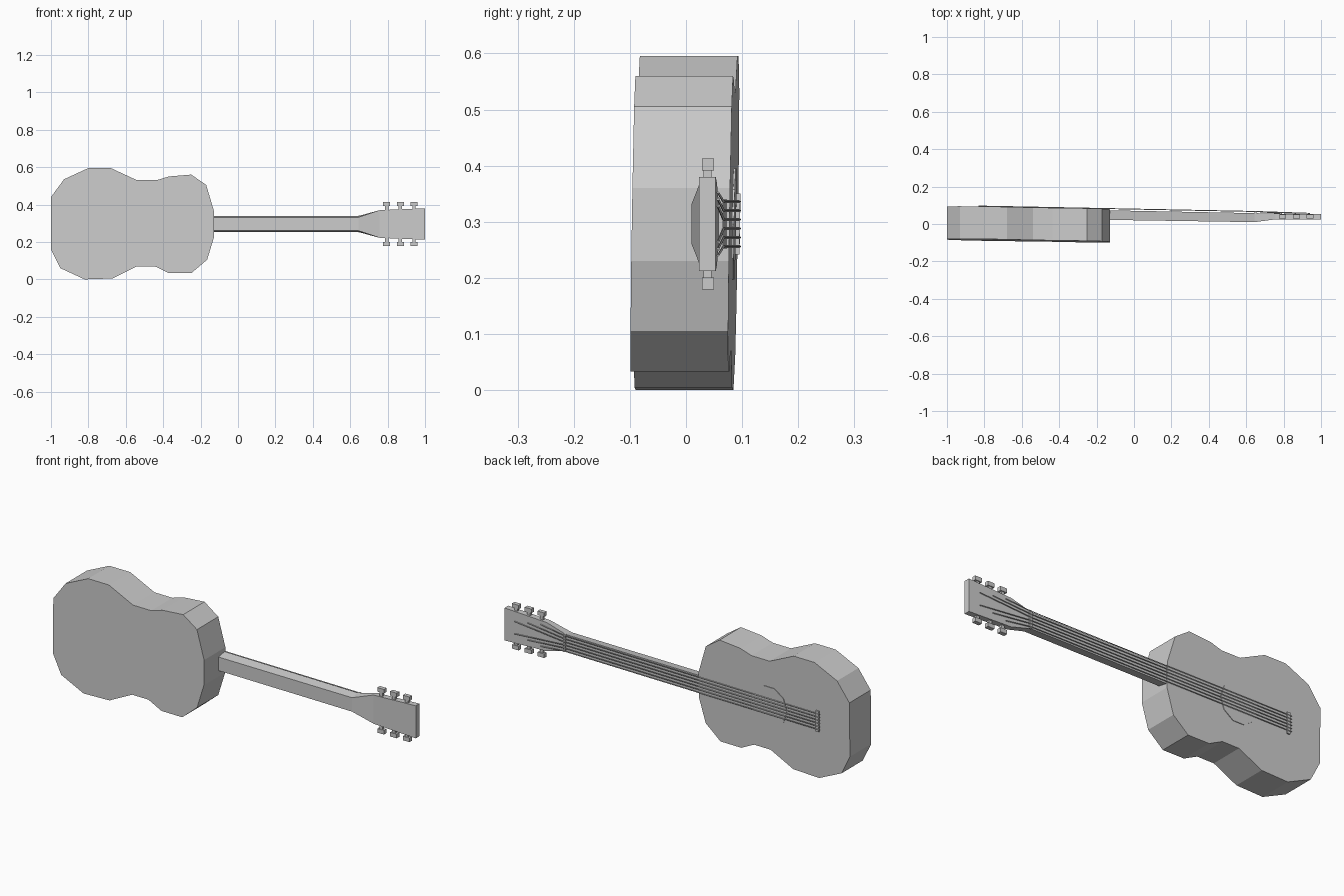
import bpy, bmesh, math
from mathutils import Vector

if "Cube" in bpy.data.objects:
    bpy.data.objects.remove(bpy.data.objects["Cube"])

grey = bpy.data.materials.new("plain grey")
grey.use_nodes = True
grey.diffuse_color = (0.6, 0.6, 0.6, 1)
grey.node_tree.nodes["Principled BSDF"].inputs["Base Color"].default_value = (0.6, 0.6, 0.6, 1)

MID = 0.296  # height of the neck's centre line


def board_y(x, z):
    """Depth of the slightly tilted soundboard."""
    return 0.085 - 0.017 * (x + 0.565) + 0.016 * (z - 0.3)


def finish(name, bm):
    bmesh.ops.recalc_face_normals(bm, faces=bm.faces)
    mesh = bpy.data.meshes.new(name)
    bm.to_mesh(mesh)
    bm.free()
    mesh.materials.append(grey)
    obj = bpy.data.objects.new(name, mesh)
    bpy.context.collection.objects.link(obj)
    return obj


def loft(name, rings):
    """Skin rings of equal point count and cap both ends."""
    bm = bmesh.new()
    loops = [[bm.verts.new(p) for p in ring] for ring in rings]
    n = len(loops[0])
    for a, b in zip(loops, loops[1:]):
        for i in range(n):
            j = (i + 1) % n
            bm.faces.new((a[i], a[j], b[j], b[i]))
    bm.faces.new(loops[0])
    bm.faces.new(loops[-1])
    return finish(name, bm)


def slab(name, outline, back, front):
    """Extrude an x-z outline parallel to the soundboard."""
    return loft(name, [[(x, board_y(x, z) + d, z) for x, z in outline]
                       for d in (back, front)])


def box(name, centre, size):
    bm = bmesh.new()
    bmesh.ops.create_cube(bm, size=1)
    for v in bm.verts:
        v.co = Vector(centre) + v.co * Vector(size)
    return finish(name, bm)


# Body with upper bout, waist and lower bout
outline = [(-1, .44), (-.93, .535), (-.80, .595), (-.68, .595), (-.54, .53),
           (-.435, .53), (-.37, .55), (-.25, .56), (-.17, .505), (-.127, .36),
           (-.127, .23), (-.165, .105), (-.25, .033), (-.37, .033), (-.445, .07),
           (-.54, .07), (-.67, .005), (-.82, 0), (-.95, .06), (-1, .16)]
slab("body", outline, -0.174, 0)

# Sound hole disc
slab("sound_hole", [(-.535 + .104 * math.cos(math.tau * i / 10),
                     MID + .104 * math.sin(math.tau * i / 10)) for i in range(10)],
     -0.001, 0.003)

# Bridge
slab("bridge", [(-.825, .242), (-.808, .242), (-.808, .35), (-.825, .35)], -0.001, 0.007)

# Neck flaring into the headstock: x, back y, front y, back and front half widths
sections = [(-.13, .022, .073, .035, .044), (.645, .010, .058, .036, .043),
            (.757, .025, .055, .074, .074), (1, .023, .053, .084, .084)]
loft("neck_and_headstock", [[(x, yb, MID - hb), (x, yf, MID - hf),
                             (x, yf, MID + hf), (x, yb, MID + hb)]
                            for x, yb, yf, hb, hf in sections])

# Nut at the top of the neck
box("nut", (.65, .060, MID), (.012, .012, .09))

# Tuning pegs on both edges of the headstock
for side, label in ((1, "upper"), (-1, "lower")):
    for i in range(3):
        x = .795 + .073 * i
        box(f"{label}_peg_shaft_{i + 1}", (x, .038, MID + side * .086), (.018, .014, .026))
        box(f"{label}_peg_head_{i + 1}", (x, .039, MID + side * .106), (.038, .021, .021))

# Six strings, splayed towards the pegs
for i in range(6):
    k = i - 2.5
    side = math.copysign(1, k)
    rank = 2.5 - abs(k)
    z = MID + k * .016
    end_x = .79 + .075 * rank
    points = [(-.832, .096, z), (.65, .067, z), (end_x, .057, MID + side * (.056 - .012 * rank))]
    curve = bpy.data.curves.new(f"string_{i + 1}", "CURVE")
    curve.dimensions = "3D"
    curve.bevel_depth = 0.0025
    curve.bevel_resolution = 0
    curve.use_fill_caps = True
    spline = curve.splines.new("POLY")
    spline.use_smooth = False
    spline.points.add(len(points) - 1)
    for p, co in zip(spline.points, points):
        p.co = (*co, 1)
    curve.materials.append(grey)
    bpy.context.collection.objects.link(bpy.data.objects.new(f"string_{i + 1}", curve))
